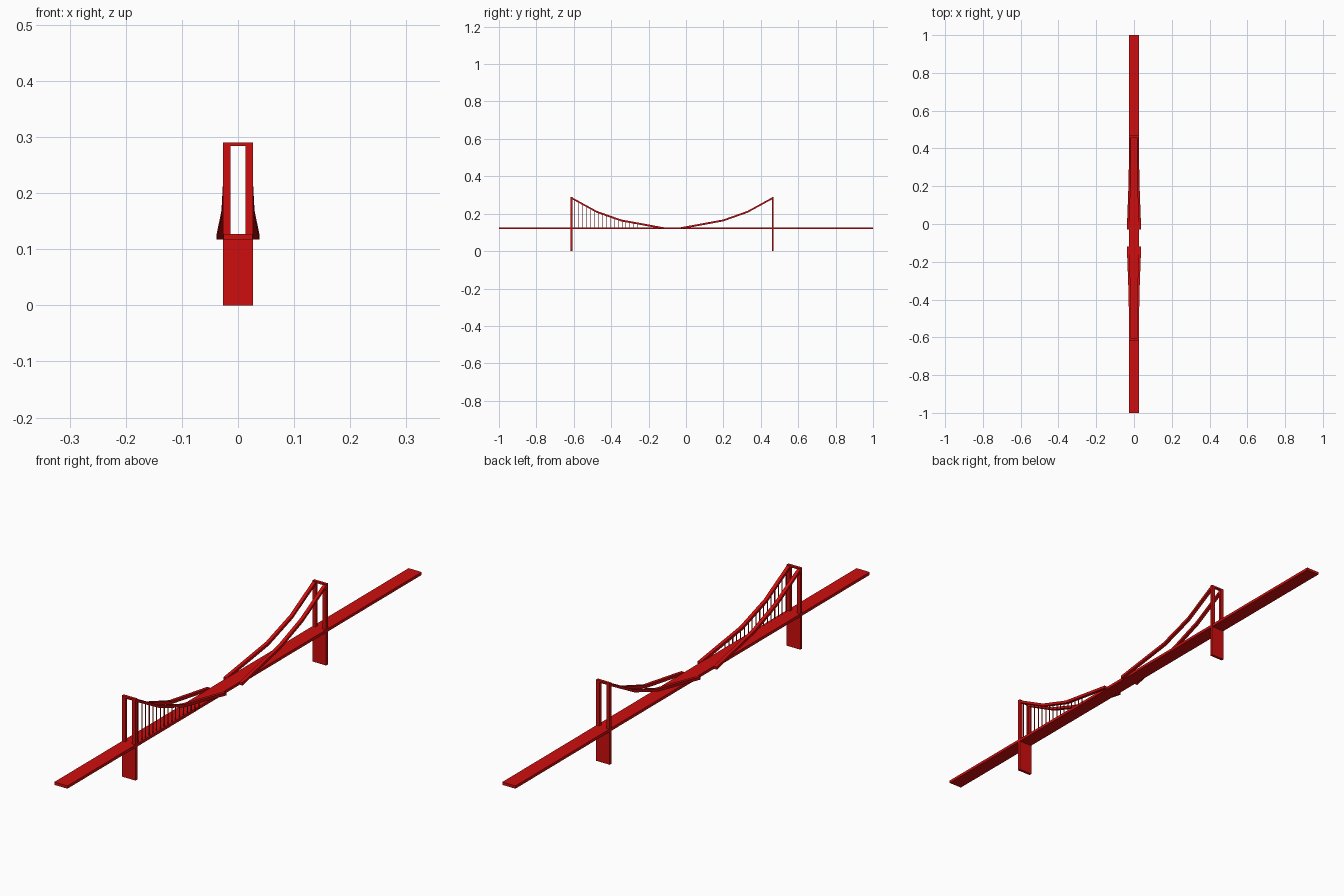
import bpy, bmesh

if "Cube" in bpy.data.objects:
    bpy.data.objects.remove(bpy.data.objects["Cube"])

red = bpy.data.materials.new("bridge_red")
red.diffuse_color = (0.62, 0.004, 0.004, 1)
red.use_nodes = True
red.node_tree.nodes["Principled BSDF"].inputs["Base Color"].default_value = red.diffuse_color


def finish(bm, name):
    bmesh.ops.recalc_face_normals(bm, faces=bm.faces[:])
    me = bpy.data.meshes.new(name)
    bm.to_mesh(me)
    bm.free()
    me.materials.append(red)
    ob = bpy.data.objects.new(name, me)
    bpy.context.collection.objects.link(ob)
    return ob


def extrude_profile(name, pts, y0, y1):
    # xz outline given depth along y
    bm = bmesh.new()
    f = bm.faces.new([bm.verts.new((x, y0, z)) for x, z in pts])
    new = bmesh.ops.extrude_face_region(bm, geom=[f])["geom"]
    bmesh.ops.translate(bm, vec=(0, y1 - y0, 0),
                        verts=[v for v in new if isinstance(v, bmesh.types.BMVert)])
    return finish(bm, name)


def box(name, x, y, z):
    return extrude_profile(name, [(x[0], z[0]), (x[1], z[0]), (x[1], z[1]), (x[0], z[1])], *y)


def cable(name, path, w, h):
    # rectangular section lofted along the path
    bm = bmesh.new()
    rings = []
    for x, y, z in path:
        rings.append([bm.verts.new((x + a * w / 2, y, z + b * h / 2))
                      for a, b in ((-1, -1), (1, -1), (1, 1), (-1, 1))])
    for r, s in zip(rings, rings[1:]):
        for i in range(4):
            j = (i + 1) % 4
            bm.faces.new((r[i], r[j], s[j], s[i]))
    bm.faces.new(rings[0])
    bm.faces.new(rings[-1])
    return finish(bm, name)


# road deck
box("deck", (-0.026, 0.026), (-1, 1), (0.117, 0.127))

FRONT, BACK = -0.612, 0.464
# distance from tower, sideways position, height
SAG = [(0, 0.021, 0.284), (0.135, 0.021, 0.210), (0.265, 0.0235, 0.164), (0.492, 0.032, 0.1225)]

for label, ty, d in (("front", FRONT, 1), ("back", BACK, -1)):
    ys = (ty - 0.005, ty + 0.005)
    # pier, two legs and top beam
    box(label + "_pier", (-0.027, 0.027), ys, (0, 0.117))
    for side, s in (("left", -1), ("right", 1)):
        xs = sorted((s * 0.0135, s * 0.027))
        box(f"{label}_{side}_leg", xs, ys, (0.117, 0.284))
        # main cable sweeping down to the deck
        cable(f"{label}_{side}_cable",
              [(s * x, ty + d * t, z) for t, x, z in SAG], 0.012, 0.010)
    box(label + "_top_beam", (-0.027, 0.027), ys, (0.284, 0.29))


def on_cable(t):
    for (t0, x0, z0), (t1, x1, z1) in zip(SAG, SAG[1:]):
        if t <= t1:
            k = (t - t0) / (t1 - t0)
            return x0 + k * (x1 - x0), z0 + k * (z1 - z0)


# hangers on the right side of the front span
for i in range(17):
    t = 0.018 + i * 0.021
    x, z = on_cable(t)
    y = FRONT + t
    box(f"hanger_{i + 1}", (x - 0.0012, x + 0.0012), (y - 0.0012, y + 0.0012), (0.12, z))
